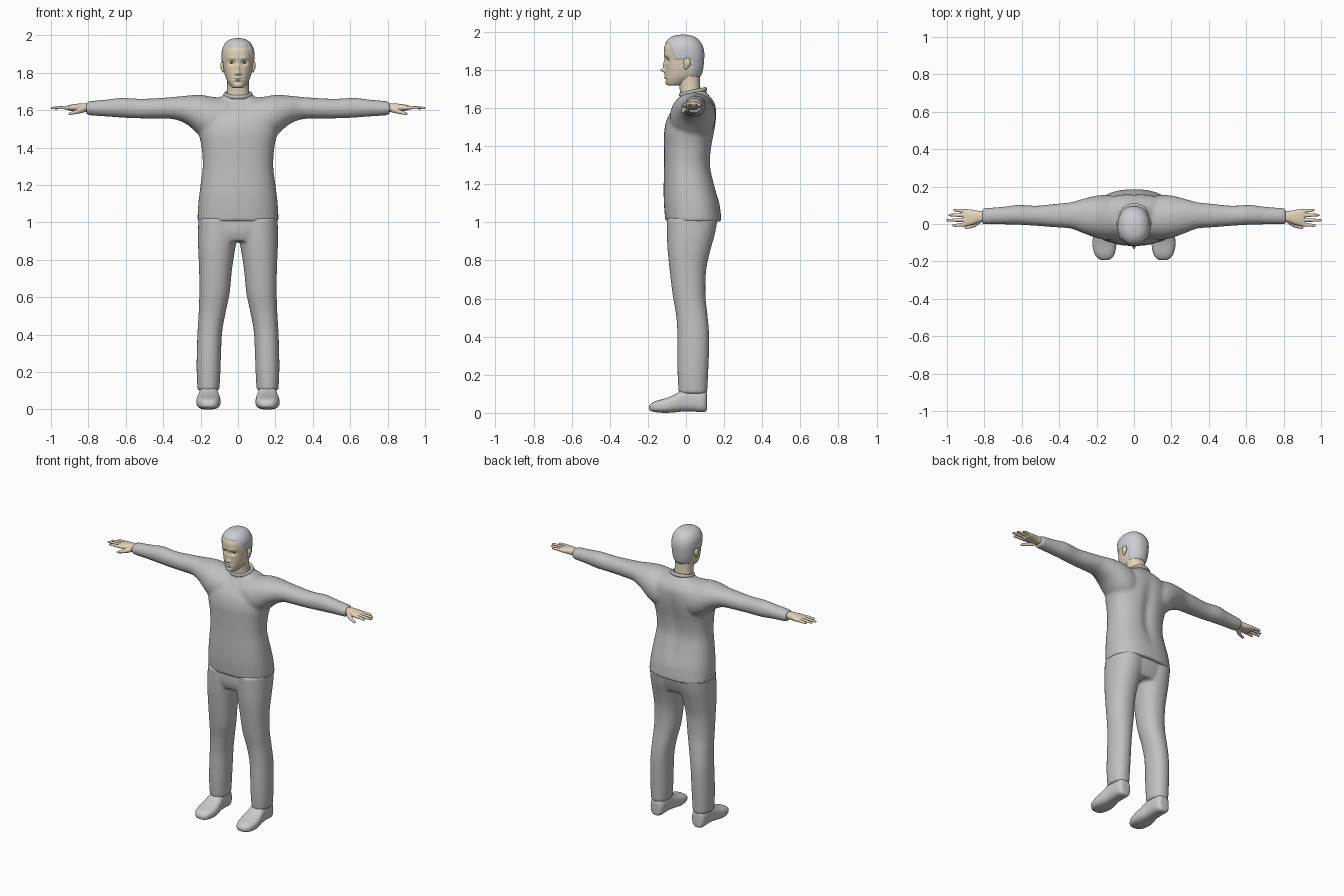
import bpy, bmesh
from math import cos, sin, pi, exp
from mathutils import Matrix, Vector

cube = bpy.data.objects.get("Cube")
if cube:
    bpy.data.objects.remove(cube)


def material(name, colour):
    m = bpy.data.materials.new(name)
    m.use_nodes = True
    m.diffuse_color = (*colour, 1)
    m.node_tree.nodes["Principled BSDF"].inputs["Base Color"].default_value = (*colour, 1)
    return m


CLOTH = material("grey_cloth", (0.53, 0.53, 0.53))
LEATHER = material("pale_grey_shoe", (0.6, 0.6, 0.6))
HAIR = material("silver_hair", (0.6, 0.61, 0.64))
SKIN = material("beige_skin", (0.76, 0.67, 0.5))
DARK = material("dark_eye", (0.06, 0.05, 0.04))


def smooth_path(rows, steps):
    """Catmull-Rom interpolation through rows of numbers."""
    out = []
    for i in range(len(rows) - 1):
        a, b, c, d = (rows[max(0, min(len(rows) - 1, i + k))] for k in (-1, 0, 1, 2))
        for s in range(steps):
            t = s / steps
            out.append([q + t / 2 * (r - p + t * (2 * p - 5 * q + 4 * r - u + t * (3 * (q - r) + u - p)))
                        for p, q, r, u in zip(a, b, c, d)])
    return out + [list(rows[-1])]


def loft(bm, axis, rows, side=1, power=2.2, sides=32, steps=4):
    """Rows are (position, low a, high a, low b, high b) along an axis."""
    place = {"x": lambda t, a, b: (side * t, a, b),
             "y": lambda t, a, b: (side * a, t, b),
             "z": lambda t, a, b: (side * a, b, t)}[axis]
    rings = []
    for t, a0, a1, b0, b1 in smooth_path(rows, steps):
        ring = []
        for k in range(sides):
            c, s = cos(2 * pi * k / sides), sin(2 * pi * k / sides)
            r = (abs(c) ** power + abs(s) ** power) ** (-1 / power)
            ring.append(bm.verts.new(place(t, (a0 + a1 + (a1 - a0) * c * r) / 2,
                                           (b0 + b1 + (b1 - b0) * s * r) / 2)))
        rings.append(ring)
    for lo, hi in zip(rings, rings[1:]):
        for k in range(sides):
            j = (k + 1) % sides
            bm.faces.new((lo[k], lo[j], hi[j], hi[k]))
    bm.faces.new(rings[0])
    bm.faces.new(rings[-1])


def finish(name, bm, mats, voxel=0, relax=0):
    bmesh.ops.recalc_face_normals(bm, faces=bm.faces)
    for f in bm.faces:
        f.smooth = True
    mesh = bpy.data.meshes.new(name)
    bm.to_mesh(mesh)
    bm.free()
    for m in mats:
        mesh.materials.append(m)
    ob = bpy.data.objects.new(name, mesh)
    bpy.context.collection.objects.link(ob)
    if voxel:
        mod = ob.modifiers.new("fuse", "REMESH")
        mod.mode, mod.voxel_size, mod.use_smooth_shade = "VOXEL", voxel, True
        mod = ob.modifiers.new("relax", "SMOOTH")
        mod.factor, mod.iterations = 0.5, relax
    return ob


def ball(bm, centre, radii):
    bmesh.ops.create_uvsphere(bm, u_segments=20, v_segments=12, radius=1,
                              matrix=Matrix.Translation(centre) @ Matrix.Diagonal((*radii, 1)))


def sym(z, x, y0, y1):
    return (z, -x, x, y0, y1)


# Sweater: torso and both sleeves fused together
bm = bmesh.new()
loft(bm, "z", [sym(1.005, .217, -.108, .187), sym(1.1, .212, -.116, .175), sym(1.2, .2, -.117, .15),
               sym(1.3, .188, -.115, .13), sym(1.4, .194, -.115, .137), sym(1.48, .21, -.114, .152),
               sym(1.55, .215, -.097, .16), sym(1.61, .19, -.058, .156), sym(1.65, .14, -.03, .135),
               sym(1.672, .09, -.022, .115), sym(1.69, .072, -.01, .105)], power=2.4, sides=64)
for v in bm.verts:  # spine groove
    if v.co.y > .05 and 1.1 < v.co.z < 1.62:
        v.co.y -= .016 * exp(-(v.co.x / .035) ** 2) * sin(pi * (v.co.z - 1.1) / .52)
for side in (1, -1):
    loft(bm, "x", [(.06, -.08, .14, 1.42, 1.665), (.14, -.085, .155, 1.43, 1.672), (.2, -.075, .152, 1.46, 1.682),
                   (.27, -.05, .135, 1.522, 1.678), (.34, -.024, .116, 1.551, 1.671),
                   (.42, -.018, .108, 1.555, 1.665), (.52, -.01, .098, 1.556, 1.661), (.62, -.004, .102, 1.56, 1.666),
                   (.7, -.002, .092, 1.566, 1.657), (.81, -.002, .085, 1.573, 1.647)], side, 2.1)
finish("sweater", bm, [CLOTH], .01, 5)

# Ribbed collar
bpy.ops.mesh.primitive_torus_add(major_segments=40, minor_segments=10, major_radius=.068, minor_radius=.01,
                                 location=(0, .037, 1.684), rotation=(.22, 0, 0))
collar = bpy.context.object
collar.name = "collar"
collar.scale = (1, .98, 1.2)
collar.data.materials.append(CLOTH)
bpy.ops.object.shade_smooth()

# Trousers: pelvis and both legs fused together
bm = bmesh.new()
loft(bm, "z", [sym(.9, .17, -.085, .13), sym(.95, .205, -.1, .15), sym(1.03, .21, -.1, .168)], power=2.4)
for side in (1, -1):
    loft(bm, "z", [(.1, .1, .216, -.038, .111), (.2, .094, .221, -.044, .116), (.32, .09, .22, -.045, .121),
                   (.42, .084, .216, -.045, .121), (.52, .066, .21, -.053, .112), (.62, .045, .207, -.07, .102),
                   (.75, .032, .208, -.086, .106), (.86, .015, .213, -.097, .13), (.94, .0, .214, -.1, .152),
                   (1.02, 0, .212, -.1, .166)], side)
finish("trousers", bm, [CLOTH], .009, 5)

# Shoes
for side, label in ((1, "left"), (-1, "right")):
    bm = bmesh.new()
    loft(bm, "y", [(-.193, .14, .172, .018, .035), (-.185, .121, .19, .01, .048), (-.16, .104, .211, .004, .062),
                   (-.11, .094, .222, 0, .076), (-.06, .096, .218, .003, .096), (-.015, .104, .21, .007, .122),
                   (.04, .106, .207, .007, .128), (.085, .11, .204, .004, .122), (.105, .122, .193, .008, .112),
                   (.11, .14, .175, .02, .09)], side, 2.8)
    finish(label + "_shoe", bm, [LEATHER])

    # Hand: palm, four fingers and a thumb
    bm = bmesh.new()
    loft(bm, "x", [(.78, .016, .068, 1.588, 1.635), (.83, .008, .07, 1.592, 1.637), (.87, -.006, .077, 1.595, 1.633),
                   (.9, -.01, .08, 1.598, 1.628), (.912, -.008, .077, 1.602, 1.624)], side, 2.5)
    for y0, y1, tip in ((-.002, -.008, .972), (.022, .02, 1.002), (.046, .048, .992), (.069, .074, .966)):
        r = .0095
        loft(bm, "x", [(.89, y0 - r, y0 + r, 1.603, 1.624), (.93, (y0 + y1) / 2 - r, (y0 + y1) / 2 + r, 1.605, 1.623),
                       (tip - .008, y1 - .007, y1 + .007, 1.605, 1.618),
                       (tip, y1 - .003, y1 + .003, 1.608, 1.614)], side, sides=12)
    loft(bm, "x", [(.82, .005, .035, 1.588, 1.62), (.85, -.016, .012, 1.582, 1.608), (.88, -.024, -.004, 1.577, 1.596),
                   (.9, -.026, -.011, 1.574, 1.588), (.906, -.023, -.016, 1.577, 1.585)], side, sides=16)
    finish(label + "_hand", bm, [SKIN], .003, 2)

# Neck
bm = bmesh.new()
loft(bm, "z", [sym(1.63, .07, -.03, .09), sym(1.69, .06, -.032, .077), sym(1.74, .058, -.04, .074),
               sym(1.8, .06, -.06, .074)])
finish("neck", bm, [SKIN])


# Head: lofted skull with sculpted face
def bump(co, x, z, wx, wz):
    return exp(-((abs(co.x) - x) / wx) ** 2 - ((co.z - z) / wz) ** 2)


def is_hair(co):
    if co.z > 1.94:
        return True
    if co.z > 1.86:
        return co.y > -.085 + (1.94 - co.z) * .35
    return co.z > 1.755 and co.y > .028


bm = bmesh.new()
loft(bm, "z", [sym(1.718, .018, -.085, -.05), sym(1.724, .034, -.1, -.01), sym(1.75, .054, -.108, .045),
               sym(1.775, .066, -.108, .076), sym(1.81, .075, -.108, .086), sym(1.85, .08, -.111, .09),
               sym(1.89, .083, -.116, .091), sym(1.925, .08, -.112, .083), sym(1.955, .065, -.094, .063),
               sym(1.973, .042, -.067, .036), sym(1.98, .014, -.03, .002)], sides=96, steps=8)
for v in bm.verts:
    co = v.co
    if co.y < -.05 and co.z < 1.93:
        co.y += (.014 * bump(co, .032, 1.853, .017, .013) + .004 * bump(co, 0, 1.75, .03, .006)
                 - .024 * bump(co, 0, 1.798, .011, .011) - .012 * bump(co, 0, 1.825, .009, .022)
                 - .006 * bump(co, .014, 1.793, .007, .007) - .007 * bump(co, 0, 1.774, .02, .005)
                 - .007 * bump(co, 0, 1.76, .017, .005) + .005 * bump(co, 0, 1.767, .024, .0025)
                 - .004 * bump(co, .03, 1.878, .02, .007) - .004 * bump(co, 0, 1.728, .018, .01))
bm.normal_update()
for v in bm.verts:
    if is_hair(v.co):
        v.co += Vector((v.co.x, v.co.y + .01, v.co.z - 1.87)).normalized() * .005
for f in bm.faces:
    f.material_index = int(is_hair(f.calc_center_median()))
finish("head", bm, [SKIN, HAIR])

for side, label in ((1, "left"), (-1, "right")):
    # Ear
    bm = bmesh.new()
    ball(bm, (side * .083, .006, 1.838), (.012, .019, .026))
    ball(bm, (side * .08, -.001, 1.818), (.009, .011, .016))
    finish(label + "_ear", bm, [SKIN], .003, 2)
    # Eye with a dark iris
    bm = bmesh.new()
    ball(bm, (side * .032, -.084, 1.854), (.014, .011, .006))
    for f in bm.faces:
        c = f.calc_center_median()
        f.material_index = int(abs(c.x - side * .032) < .006)
    finish(label + "_eye", bm, [HAIR, DARK])
